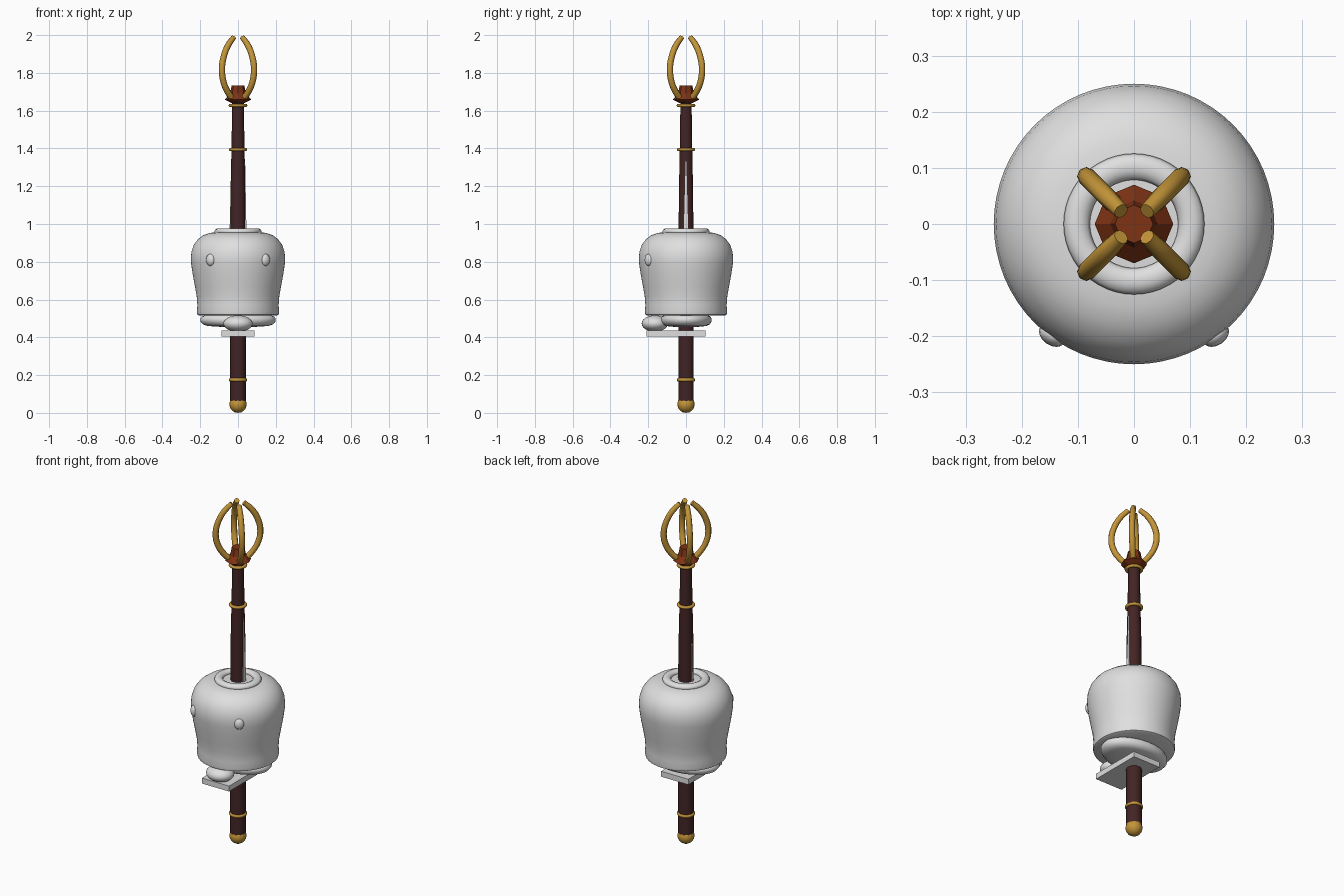
import bpy, bmesh, math
from mathutils import Matrix

if "Cube" in bpy.data.objects:
    bpy.data.objects.remove(bpy.data.objects["Cube"])

def material(name, rgb):
    m = bpy.data.materials.new(name)
    m.diffuse_color = (*rgb, 1)
    m.use_nodes = True
    m.node_tree.nodes["Principled BSDF"].inputs["Base Color"].default_value = m.diffuse_color
    return m

WHITE = material("white", (0.74, 0.74, 0.74))
WOOD = material("dark wood", (0.056, 0.018, 0.018))
GOLD = material("gold", (0.55, 0.30, 0.04))
RUST = material("rust", (0.21, 0.033, 0.007))

def finish(ob, mat, smooth=None):
    ob.data.materials.append(mat)
    if smooth:
        bpy.ops.object.select_all(action='DESELECT')
        ob.select_set(True)
        bpy.context.view_layer.objects.active = ob
        bpy.ops.object.shade_smooth_by_angle(angle=math.radians(smooth))
    return ob

def from_bmesh(name, bm, mat, smooth=None):
    bmesh.ops.recalc_face_normals(bm, faces=bm.faces)
    me = bpy.data.meshes.new(name)
    bm.to_mesh(me)
    bm.free()
    ob = bpy.data.objects.new(name, me)
    bpy.context.collection.objects.link(ob)
    return finish(ob, mat, smooth)

def lathe(name, profile, sides, mat, smooth=None, sx=1, sy=1):
    """Revolve (radius, z) points, closing both ends with flat caps."""
    bm = bmesh.new()
    rings = []
    for r, z in profile:
        angles = [2 * math.pi * i / sides for i in range(sides)]
        rings.append([bm.verts.new((r * sx * math.cos(a), r * sy * math.sin(a), z))
                      for a in angles])
    for a, b in zip(rings, rings[1:]):
        for i in range(sides):
            j = (i + 1) % sides
            bm.faces.new((a[i], a[j], b[j], b[i]))
    bm.faces.new(rings[0])
    bm.faces.new(rings[-1])
    return from_bmesh(name, bm, mat, smooth)

def ellipsoid(name, loc, size, mat, turn=0, seg=24):
    bm = bmesh.new()
    m = (Matrix.Translation(loc) @ Matrix.Rotation(turn, 4, 'Z')
         @ Matrix.Diagonal((*size, 1)))
    bmesh.ops.create_uvsphere(bm, u_segments=seg, v_segments=seg // 2, radius=1, matrix=m)
    return from_bmesh(name, bm, mat, 60)

def ring(name, z, major, minor, mat, seg=24):
    bpy.ops.mesh.primitive_torus_add(major_radius=major, minor_radius=minor,
                                     major_segments=seg, minor_segments=10, location=(0, 0, z))
    ob = bpy.context.object
    ob.name = name
    return finish(ob, mat, 60)

# Staff: shaft, end knob and bands
lathe("shaft", [(0.042, 0.05), (0.042, 0.45), (0.041, 1.0), (0.039, 1.2),
                (0.034, 1.42), (0.031, 1.66)], 10, WOOD, 50)
ellipsoid("end_knob", (0, 0, 0.045), (0.046, 0.046, 0.045), GOLD, seg=16)
for i, (z, r) in enumerate([(0.175, 0.040), (1.395, 0.040), (1.628, 0.041)]):
    ring(f"band_{i}", z, r, 0.009, GOLD, 16)

# Faceted head block
lathe("head_block", [(0.034, 1.64), (0.070, 1.658), (0.042, 1.69), (0.034, 1.732)], 8, RUST)

# Four curved prongs on the diagonals
PRONG = [(0.032, 1.665), (0.055, 1.70), (0.076, 1.75), (0.085, 1.815),
         (0.077, 1.88), (0.053, 1.945), (0.023, 1.988)]
for n, (sx, sy) in enumerate([(1, 1), (-1, 1), (-1, -1), (1, -1)]):
    cu = bpy.data.curves.new("prong", 'CURVE')
    cu.dimensions = '3D'
    cu.bevel_depth = 0.0165
    cu.bevel_resolution = 2
    cu.use_fill_caps = True
    cu.resolution_u = 4
    sp = cu.splines.new('BEZIER')
    sp.bezier_points.add(len(PRONG) - 1)
    for p, (d, z) in zip(sp.bezier_points, PRONG):
        p.co = (d * sx, d * sy, z)
        p.handle_left_type = p.handle_right_type = 'AUTO'
    sp.bezier_points[-1].radius = 0.85
    ob = bpy.data.objects.new(f"prong_{n}", cu)
    bpy.context.collection.objects.link(ob)
    bpy.ops.object.select_all(action='DESELECT')
    ob.select_set(True)
    bpy.context.view_layer.objects.active = ob
    bpy.ops.object.convert(target='MESH')
    finish(bpy.context.object, GOLD, 50)

# Bell-shaped body with a rolled collar
lathe("body", [(0.04, 0.515), (0.205, 0.515), (0.215, 0.52), (0.218, 0.535), (0.215, 0.57),
               (0.219, 0.62), (0.228, 0.67), (0.240, 0.735), (0.248, 0.79), (0.250, 0.82),
               (0.246, 0.855), (0.234, 0.89), (0.212, 0.92), (0.182, 0.942), (0.148, 0.953),
               (0.11, 0.957), (0.04, 0.957)], 64, WHITE, 50)
ring("collar", 0.960, 0.102, 0.0235, WHITE, 48).scale = (1, 1, 0.75)

# Eyes set into the body front
for s in (-1, 1):
    ellipsoid("eye", (s * 0.146, -0.198, 0.81), (0.026, 0.018, 0.032), WHITE,
              turn=s * math.radians(36), seg=16)

# Rounded under-body, front ball and base plate
lathe("under_body", [(0.10, 0.456), (0.16, 0.460), (0.185, 0.468), (0.198, 0.483),
                     (0.200, 0.497), (0.192, 0.51), (0.17, 0.518)], 40, WHITE, 60, sy=0.68)
ellipsoid("front_ball", (0, -0.165, 0.473), (0.078, 0.07, 0.043), WHITE)
bm = bmesh.new()
bmesh.ops.create_cube(bm, size=1, matrix=Matrix.Translation((0, -0.052, 0.420))
                      @ Matrix.Diagonal((0.176, 0.312, 0.032, 1)))
from_bmesh("base_plate", bm, WHITE)

# Thin tapered blades lying against the shaft
for s, top, w in ((1, 1.33, 0.012), (-1, 1.20, 0.006)):
    bm = bmesh.new()
    low = [bm.verts.new((s * x, y, 0.95)) for x, y in
           ((0.030, -w), (0.045, -w), (0.045, w), (0.030, w))]
    high = [bm.verts.new((s * x, y, top)) for x, y in
            ((0.030, -0.002), (0.038, -0.002), (0.038, 0.002), (0.030, 0.002))]
    bm.faces.new(low)
    bm.faces.new(high)
    for i in range(4):
        j = (i + 1) % 4
        bm.faces.new((low[i], low[j], high[j], high[i]))
    from_bmesh("side_blade", bm, WHITE)
